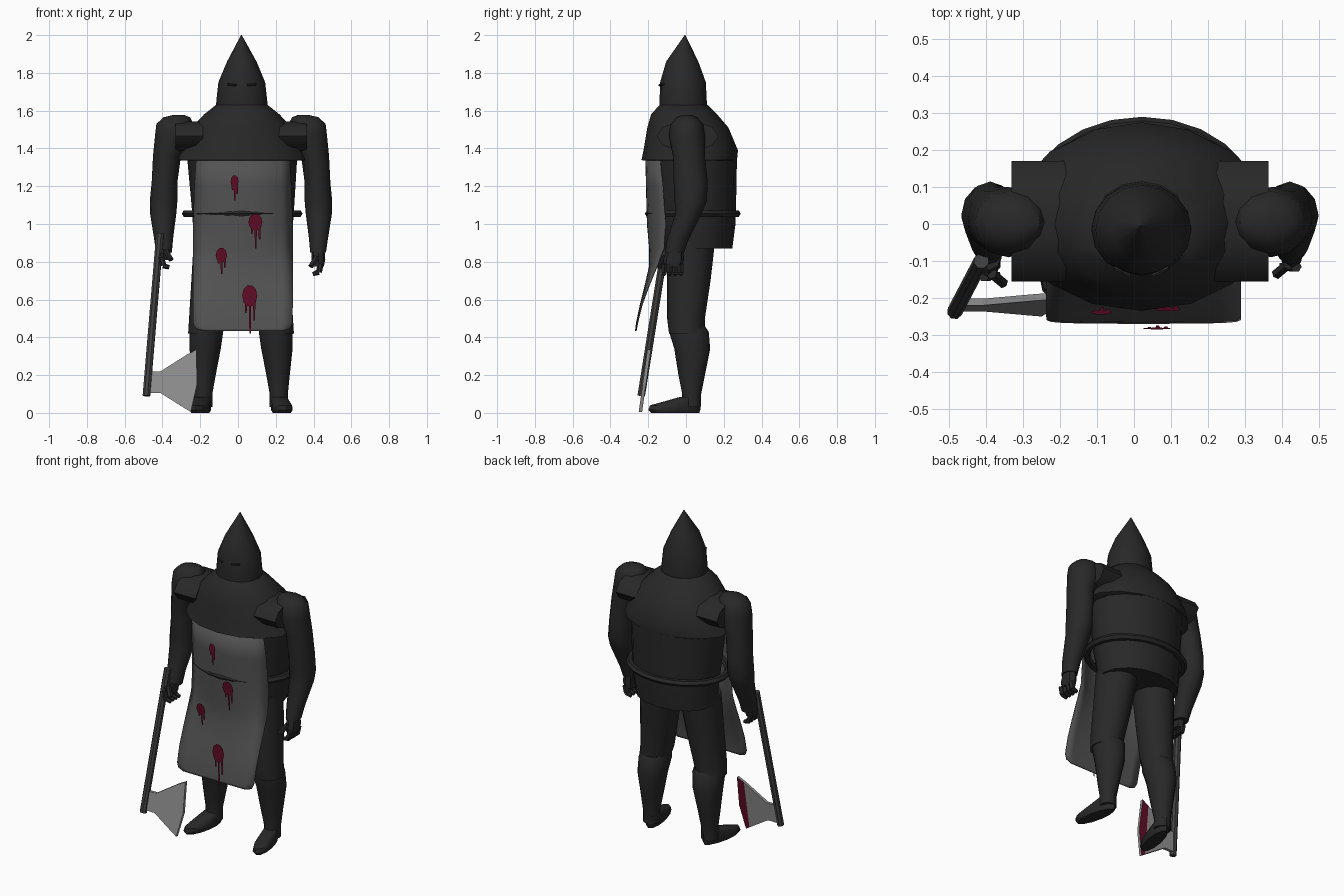
import bpy, bmesh, math
from mathutils import Vector

C = 0.016  # the figure's middle line


def mat(name, r, g, b):
    m = bpy.data.materials.new(name)
    m.diffuse_color = (r, g, b, 1)
    return m


CLOTH = mat("black_cloth", 0.021, 0.021, 0.021)
APRON = mat("grey_apron", 0.085, 0.085, 0.085)
HANDLE = mat("dark_handle", 0.055, 0.055, 0.055)
STEEL = mat("steel", 0.28, 0.28, 0.28)
BLOOD = mat("dark_red", 0.12, 0.004, 0.02)


def finish(name, bm, *mats, angle=40):
    bmesh.ops.recalc_face_normals(bm, faces=bm.faces)
    me = bpy.data.meshes.new(name)
    bm.to_mesh(me)
    bm.free()
    ob = bpy.data.objects.new(name, me)
    bpy.context.collection.objects.link(ob)
    for m in mats:
        me.materials.append(m)
    if angle:
        bpy.ops.object.select_all(action='DESELECT')
        ob.select_set(True)
        bpy.context.view_layer.objects.active = ob
        bpy.ops.object.shade_smooth_by_angle(angle=math.radians(angle))
    return ob


def loft(name, rings, n=12, side=1, shear=0.0, m=CLOTH):
    """Rings (x offset, half width, front y, back y, z) joined into a capped skin."""
    bm = bmesh.new()
    prev = None
    for x, rx, y0, y1, z in rings:
        ring = []
        for i in range(n):
            a = math.tau * i / n
            y = (y0 + y1) / 2 + (y1 - y0) / 2 * math.sin(a)
            ring.append(bm.verts.new((C + side * (x + rx * math.cos(a) - shear * y), y, z)))
        if prev:
            for i in range(n):
                j = (i + 1) % n
                bm.faces.new((prev[i], prev[j], ring[j], ring[i]))
        else:
            bm.faces.new(ring)
        prev = ring
    bm.faces.new(prev)
    return finish(name, bm, m)


def rod(name, a, b, r, n=8, m=CLOTH, r2=None):
    """Straight tapered rod between two points."""
    a, b = Vector(a), Vector(b)
    bm = bmesh.new()
    bmesh.ops.create_cone(bm, cap_ends=True, segments=n, radius1=r,
                          radius2=r if r2 is None else r2, depth=(b - a).length)
    rot = (b - a).to_track_quat('Z', 'Y')
    for v in bm.verts:
        v.co = rot @ v.co + (a + b) / 2
    return finish(name, bm, m)


# Hood and shoulder cape
loft("hood", [(0.004, 0.136, -0.14, 0.112, 1.60), (0.004, 0.135, -0.14, 0.11, 1.65),
              (0.004, 0.124, -0.137, 0.105, 1.75), (0.004, 0.078, -0.105, 0.065, 1.86),
              (0.002, 0.002, -0.007, -0.003, 2.0)], 16)
loft("cape", [(0.004, 0.34, -0.225, 0.262, 1.335), (0.004, 0.35, -0.235, 0.27, 1.34),
              (0.004, 0.325, -0.225, 0.275, 1.39), (0.004, 0.265, -0.205, 0.225, 1.51),
              (0.004, 0.20, -0.185, 0.165, 1.58), (0.004, 0.137, -0.14, 0.115, 1.63)], 16)

# Eye slits
for s in (-1, 1):
    rod("eye_slit", (C + 0.004 + s * 0.03, -0.14, 1.735), (C + 0.004 + s * 0.075, -0.118, 1.74), 0.006, 6)

# Tunic
loft("tunic", [(0.006, 0.25, -0.12, 0.245, 0.87), (0.01, 0.265, -0.14, 0.262, 1.0),
               (0.01, 0.272, -0.16, 0.265, 1.1), (0.006, 0.292, -0.19, 0.27, 1.36)], 16)

# Belt ring
bm = bmesh.new()
N, K = 24, 6
loops = []
for i in range(N):
    a = math.tau * i / N
    loops.append([bm.verts.new((
        C + 0.006 + (0.298 + 0.022 * math.cos(b)) * math.cos(a),
        0.036 + (0.232 + 0.022 * math.cos(b)) * math.sin(a),
        1.055 + 0.02 * math.sin(b))) for b in [math.tau * k / K for k in range(K)]])
for i in range(N):
    p, q = loops[i], loops[(i + 1) % N]
    for k in range(K):
        l = (k + 1) % K
        bm.faces.new((p[k], q[k], q[l], p[l]))
finish("belt", bm, CLOTH)

# Apron: rows of (z, half width, middle y, edge y)
bm = bmesh.new()
rows = [(1.35, 0.248, -0.215, -0.14), (1.2, 0.257, -0.212, -0.125), (1.0, 0.264, -0.207, -0.11),
        (0.87, 0.264, -0.195, -0.12), (0.78, 0.264, -0.195, -0.155), (0.67, 0.264, -0.22, -0.20),
        (0.57, 0.264, -0.245, -0.237), (0.475, 0.263, -0.265, -0.26),
        (0.447, 0.25, -0.268, -0.265), (0.435, 0.215, -0.27, -0.268)]
M = 10
grid = []
for z, w, yc, ye in rows:
    us = [-1 + 2 * i / M for i in range(M + 1)]
    grid.append([bm.verts.new((C + 0.01 + w * u, yc + (ye - yc) * abs(u) ** 2.5, z)) for u in us])
for r, q in zip(grid, grid[1:]):
    for i in range(M):
        bm.faces.new((r[i], r[i + 1], q[i + 1], q[i]))
apron = finish("apron", bm, APRON, angle=50)
mod = apron.modifiers.new("thickness", 'SOLIDIFY')
mod.thickness = 0.006

# Blood splashes: x, z, half width, half height, drip end z, top y, bottom y
for x, z, w, h, end, yt, yb in [(-0.018, 1.225, 0.021, 0.034, 1.125, -0.229, -0.222),
                                (0.092, 1.01, 0.037, 0.045, 0.87, -0.236, -0.216),
                                (-0.088, 0.835, 0.03, 0.04, 0.735, -0.245, -0.225),
                                (0.062, 0.62, 0.04, 0.058, 0.42, -0.285, -0.275)]:
    bm = bmesh.new()

    def put(px, pz):
        t = (z + h - pz) / (z + h - end)
        return bm.verts.new((px, yt + (yb - yt) * t, pz))

    bm.faces.new([put(x + w * math.cos(math.tau * i / 10), z + h * math.sin(math.tau * i / 10))
                  for i in range(10)])
    for k, f in ((-0.5, 0.45), (0.05, 1.0), (0.6, 0.65)):
        zb = z - (z - end) * f
        dx = x + k * w
        bm.faces.new([put(dx - 0.007, z), put(dx + 0.007, z), put(dx + 0.004, zb), put(dx - 0.004, zb)])
    finish("blood_splash", bm, BLOOD, angle=0)

# Limbs, mirrored about the middle line
for s, tag in ((1, "left"), (-1, "right")):
    loft(tag + "_thigh", [(0.195, 0.085, -0.09, 0.10, 0.42), (0.18, 0.095, -0.1, 0.10, 0.5),
                          (0.155, 0.108, -0.1, 0.13, 0.7), (0.13, 0.12, -0.1, 0.155, 0.92)], side=s)
    loft(tag + "_shin", [(0.2, 0.05, -0.02, 0.078, 0.03), (0.2, 0.048, -0.02, 0.08, 0.1),
                         (0.196, 0.062, -0.04, 0.1, 0.2), (0.19, 0.083, -0.062, 0.128, 0.34),
                         (0.184, 0.09, -0.09, 0.12, 0.43), (0.182, 0.085, -0.09, 0.1, 0.46)], side=s)
    loft(tag + "_foot", [(0.205, 0.042, -0.185, 0.07, 0.0), (0.205, 0.052, -0.2, 0.076, 0.016),
                         (0.205, 0.05, -0.19, 0.078, 0.04), (0.205, 0.046, -0.1, 0.078, 0.065),
                         (0.205, 0.042, -0.03, 0.078, 0.085)], side=s, shear=0.18)
    loft(tag + "_arm", [(0.408, 0.042, -0.11, -0.01, 0.85), (0.41, 0.05, -0.1, 0.015, 0.92),
                        (0.412, 0.07, -0.055, 0.085, 1.06), (0.41, 0.073, -0.06, 0.11, 1.12),
                        (0.405, 0.068, -0.065, 0.115, 1.22), (0.392, 0.074, -0.07, 0.1, 1.36),
                        (0.355, 0.1, -0.09, 0.1, 1.47), (0.35, 0.098, -0.08, 0.09, 1.53),
                        (0.34, 0.07, -0.05, 0.06, 1.565), (0.33, 0.03, -0.02, 0.03, 1.577)], side=s)

    # Wide sleeve opening of the cape
    bm = bmesh.new()
    ends = [[bm.verts.new((C + s * x, 0.008 + 0.163 * math.cos(math.tau * i / 10),
                           1.465 + 0.082 * math.sin(math.tau * i / 10))) for i in range(10)]
            for x in (0.2, 0.348)]
    for i in range(10):
        j = (i + 1) % 10
        bm.faces.new((ends[0][i], ends[0][j], ends[1][j], ends[1][i]))
    for e in ends:
        bm.faces.new(e)
    finish(tag + "_sleeve", bm, CLOTH)

    # Hand with curled fingers; the gripping hand sits further forward and higher
    dy, dz = (0, 0) if s > 0 else (-0.025, 0.035)
    loft(tag + "_hand", [(0.408, 0.03, -0.115 + dy, -0.02 + dy, 0.775 + dz),
                         (0.41, 0.036, -0.12 + dy, -0.01 + dy, 0.81 + dz),
                         (0.408, 0.034, -0.1 + dy, -0.015 + dy, 0.865)], 8, s)
    for i in range(4):
        y = -0.115 + 0.029 * i + dy
        p = [(C + s * x, y, z + dz) for x, z in ((0.422, 0.79), (0.412, 0.745), (0.38, 0.735))]
        rod(tag + "_finger", p[0], p[1], 0.016, 6)
        rod(tag + "_fingertip", p[1], p[2], 0.015, 6, r2=0.011)
    rod(tag + "_thumb", (C + s * 0.4, -0.11 + dy, 0.825 + dz), (C + s * 0.37, -0.135 + dy, 0.775 + dz), 0.015, 6)

# Axe handle
rod("axe_handle", (-0.485, -0.237, 0.09), (-0.413, -0.1, 0.95), 0.021, 8, HANDLE)


def plate(name, outline, *mats):
    """Leaning steel plate cut from an (x, z) outline."""
    bm = bmesh.new()
    sides = [[bm.verts.new((x, -0.242 + 0.14 * z + o, z)) for x, z in outline] for o in (-0.009, 0.009)]
    n = len(outline)
    for sd in sides:
        bm.faces.new(sd)
    for i in range(n):
        j = (i + 1) % n
        bm.faces.new((sides[0][i], sides[0][j], sides[1][j], sides[1][i]))
    ob = finish(name, bm, *mats, angle=0)
    if len(mats) > 1:  # the rear face is stained
        for p in ob.data.polygons:
            p.material_index = 1 if p.normal.y > 0.8 else 0


# Axe head and cutting edge
plate("axe_head", [(-0.475, 0.22), (-0.41, 0.22), (-0.265, 0.312), (-0.275, 0.02), (-0.41, 0.105), (-0.48, 0.105)], STEEL)
plate("axe_edge", [(-0.265, 0.312), (-0.22, 0.335), (-0.217, 0.15), (-0.25, 0.005), (-0.275, 0.02)], STEEL, BLOOD)
